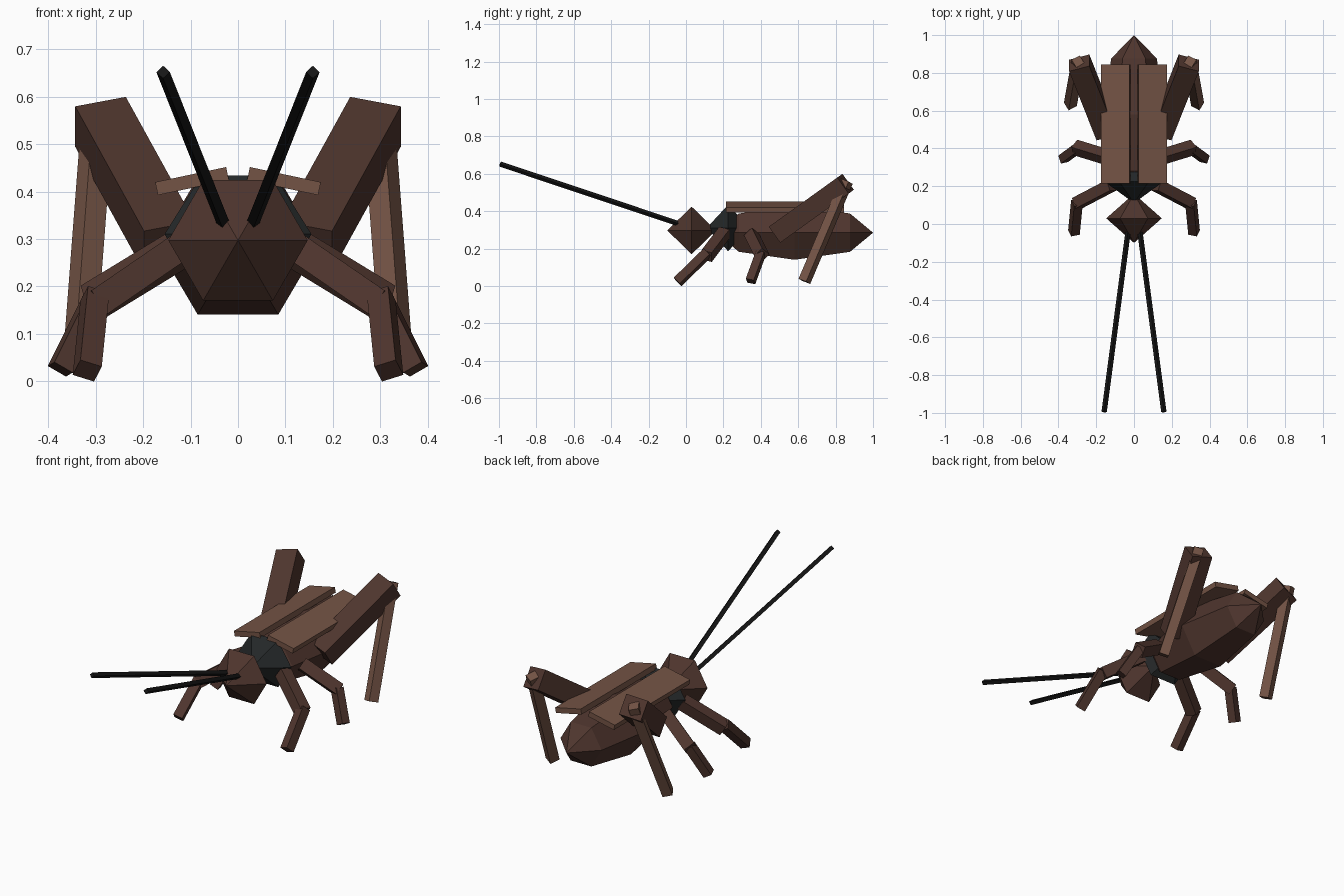
import bpy, bmesh, math
from mathutils import Vector, Matrix

if "Cube" in bpy.data.objects:
    bpy.data.objects.remove(bpy.data.objects["Cube"])


def material(name, rgb):
    m = bpy.data.materials.new(name)
    m.diffuse_color = (*rgb, 1)
    m.use_nodes = True
    m.node_tree.nodes["Principled BSDF"].inputs["Base Color"].default_value = m.diffuse_color
    return m


BROWN = material("dark_brown", (0.078, 0.036, 0.027))
TAN = material("tan_brown", (0.175, 0.088, 0.060))
SLATE = material("charcoal", (0.018, 0.021, 0.022))
BLACK = material("black", (0.008, 0.008, 0.008))


def finish(name, bm, mat):
    bmesh.ops.recalc_face_normals(bm, faces=bm.faces)
    me = bpy.data.meshes.new(name)
    bm.to_mesh(me)
    bm.free()
    me.materials.append(mat)
    ob = bpy.data.objects.new(name, me)
    bpy.context.collection.objects.link(ob)
    return ob


def faceted_ball(name, centre, radii, rings, mat):
    """Six-sided ball with its poles along y."""
    bm = bmesh.new()
    bmesh.ops.create_uvsphere(bm, u_segments=6, v_segments=rings, radius=1)
    # Poles to y, with corners pointing to the sides and a flat top
    bm.transform(Matrix.Rotation(math.pi / 2, 4, 'X'))
    if max(v.co.x for v in bm.verts) < max(v.co.z for v in bm.verts) - 0.01:
        bm.transform(Matrix.Rotation(math.pi / 6, 4, 'Y'))
    bm.transform(Matrix.Translation(centre) @ Matrix.Diagonal((*radii, 1)))
    return finish(name, bm, mat)


def bar(name, a, b, width, depth, mat, roll=0):
    """Square bar from a to b, its width lying as close to x as possible."""
    a, b = Vector(a), Vector(b)
    d = (b - a).normalized()
    side = (Vector((1, 0, 0)) - d * d.x).normalized()
    up = d.cross(side)
    rot = Matrix((side, up, d)).transposed().to_4x4()
    bm = bmesh.new()
    bmesh.ops.create_cube(bm, size=1)
    bm.transform(Matrix.Translation((a + b) / 2) @ rot
                 @ Matrix.Rotation(math.radians(roll), 4, 'Z')
                 @ Matrix.Diagonal((width, depth, (b - a).length, 1)))
    return finish(name, bm, mat)


def mirrored(ob):
    mod = ob.modifiers.new("mirror", 'MIRROR')
    mod.use_axis[0] = True


# Body
faceted_ball("abdomen", (0, 0.58, 0.285), (0.17, 0.42, 0.167), 4, BROWN)
faceted_ball("thorax", (0, 0.225, 0.31), (0.155, 0.115, 0.143), 2, SLATE)
faceted_ball("head", (0, 0.03, 0.297), (0.147, 0.13, 0.147), 2, BROWN)

# Folded wings, sloping down to the sides
bm = bmesh.new()
bmesh.ops.create_cube(bm, size=1)
bm.transform(Matrix.Translation((0.097, 0.53, 0.422))
             @ Matrix.Rotation(math.radians(12), 4, 'Y')
             @ Matrix.Diagonal((0.153, 0.63, 0.028, 1)))
mirrored(finish("wings", bm, TAN))

# Limbs and feelers: name, start, end, width, depth, material, roll
LIMBS = [
    ("hind_thighs", (0.145, 0.487, 0.284), (0.29, 0.853, 0.547), 0.112, 0.105, BROWN, 0),
    ("hind_shins", (0.296, 0.86, 0.56), (0.337, 0.633, 0.025), 0.05, 0.05, TAN, 30),
    ("front_thighs", (0.12, 0.205, 0.285), (0.302, 0.11, 0.16), 0.06, 0.06, BROWN, 30),
    ("front_shins", (0.302, 0.115, 0.178), (0.318, -0.045, 0.022), 0.048, 0.048, BROWN, 20),
    ("middle_thighs", (0.13, 0.35, 0.275), (0.31, 0.405, 0.165), 0.06, 0.06, BROWN, 20),
    ("middle_shins", (0.30, 0.40, 0.175), (0.375, 0.345, 0.025), 0.045, 0.045, BROWN, 20),
    ("feelers", (0.03, -0.03, 0.33), (0.158, -0.994, 0.652), 0.02, 0.02, BLACK, 45),
]
for name, a, b, w, dep, mat, roll in LIMBS:
    mirrored(bar(name, a, b, w, dep, mat, roll))
